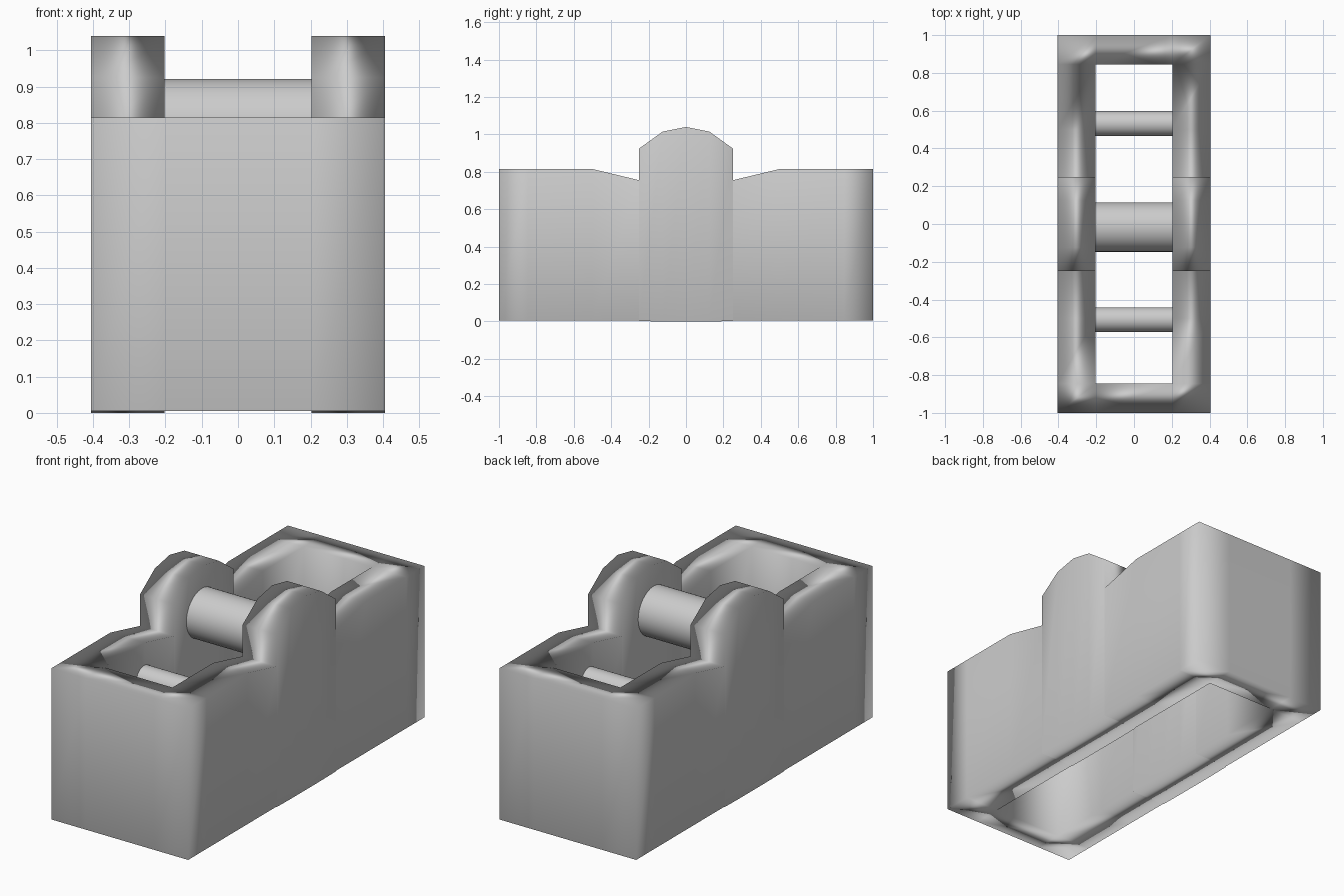
import bpy, bmesh, math

if "Cube" in bpy.data.objects:
    bpy.data.objects.remove(bpy.data.objects["Cube"])

# Frame cross-sections along y: (y, bottom z, top z), mirrored front to back
half = [(-1, .005, .815), (-.845, .005, .815), (-.5, .005, .815), (-.25, .005, .755),
        (-.25, .002, .925), (-.125, 0, 1.015)]
stations = half + [(0, 0, 1.04)] + [(-y, b, t) for y, b, t in reversed(half)]
xs = [-.405, -.203, .203, .405]
last = len(stations) - 2

# Solid cells: both side walls full length, the middle only at the end walls
cells = {(i, c) for i in range(last + 1) for c in (0, 1, 2) if c != 1 or i in (0, last)}

bm = bmesh.new()
cache = {}


def v(i, c, top):
    y, b, t = stations[i]
    key = (i, c, top)
    if key not in cache:
        cache[key] = bm.verts.new((xs[c], y, t if top else b))
    return cache[key]


def wall(p, q):
    bm.faces.new((v(*p, 0), v(*q, 0), v(*q, 1), v(*p, 1)))


for i, c in sorted(cells):
    ring = [(i, c), (i, c + 1), (i + 1, c + 1), (i + 1, c)]
    bm.faces.new([v(*p, 1) for p in ring])
    bm.faces.new([v(*p, 0) for p in reversed(ring)])
    step = stations[i][0] == stations[i + 1][0]
    neighbours = [(i - 1, c), (i, c + 1), (i + 1, c), (i, c - 1)]
    for k, n in enumerate(neighbours):
        if n not in cells and not step:
            wall(ring[k], ring[(k + 1) % 4])

mesh = bpy.data.meshes.new("frame_body")
bm.to_mesh(mesh)
bm.free()
mesh.shade_smooth()
frame = bpy.data.objects.new("frame_body", mesh)
bpy.context.collection.objects.link(frame)
# Soft shading on the narrow rims, flat on the large walls
mod = frame.modifiers.new("rim_shading", 'WEIGHTED_NORMAL')
mod.weight = 50


# Cross rods between the side walls
def rod(name, y, z, r):
    bpy.ops.mesh.primitive_cylinder_add(vertices=32, radius=r, depth=.42,
                                        location=(0, y, z), rotation=(0, math.pi / 2, 0))
    bpy.context.object.name = name
    bpy.ops.object.shade_smooth_by_angle(angle=math.radians(40))


rod("centre_rod", -.016, .79, .131)
rod("front_rod", -.506, .63, .065)
rod("back_rod", .532, .63, .066)
